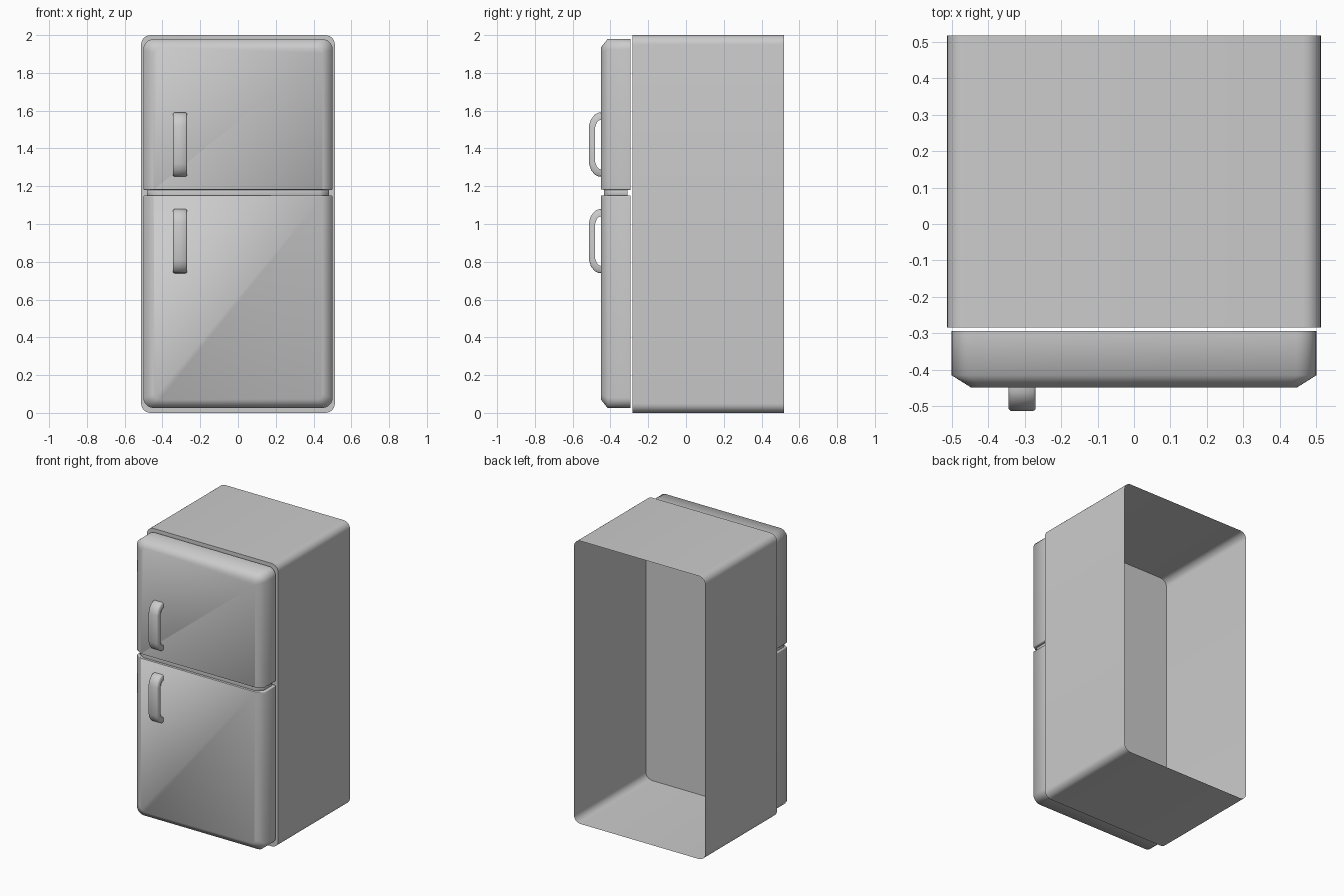
import bpy, bmesh
from math import radians, cos, sin, pi

if "Cube" in bpy.data.objects:
    bpy.data.objects.remove(bpy.data.objects["Cube"])


def finish(name, bm, angle):
    mesh = bpy.data.meshes.new(name)
    bm.to_mesh(mesh)
    bm.free()
    ob = bpy.data.objects.new(name, mesh)
    bpy.context.collection.objects.link(ob)
    bpy.ops.object.select_all(action='DESELECT')
    bpy.context.view_layer.objects.active = ob
    ob.select_set(True)
    bpy.ops.object.shade_smooth_by_angle(angle=radians(angle))
    return ob


def outline(hx, z0, z1, r_bottom, r_top, seg=6):
    """Rounded rectangle in x/z, counter-clockwise seen from the front."""
    pts = []
    corners = ((1, z0, r_bottom, -90), (1, z1, r_top, 0),
               (-1, z1, r_top, 90), (-1, z0, r_bottom, 180))
    for sx, z, r, start in corners:
        cx = sx * (hx - r)
        cz = z + r if z == z0 else z - r
        for i in range(seg + 1):
            a = radians(start) + i / seg * pi / 2
            pts.append((cx + r * cos(a), cz + r * sin(a)))
    return pts


def loft(name, rings, back=True, angle=62):
    """Joins outlines, listed back to front as (y, points)."""
    bm = bmesh.new()
    loops = [[bm.verts.new((x, y, z)) for x, z in pts] for y, pts in rings]
    n = len(loops[0])
    for a, b in zip(loops, loops[1:]):
        for i in range(n):
            j = (i + 1) % n
            bm.faces.new((a[i], a[j], b[j], b[i]))
    bm.faces.new(loops[-1])
    if back:
        bm.faces.new(loops[0][::-1])
    return finish(name, bm, angle)


# Cabinet: thin shell, closed at the front and open at the back
body = outline(0.513, 0, 2, 0.05, 0.05)
loft("cabinet", [(0.518, body), (-0.284, body)], back=False, angle=40)


# Doors: sloped front border on the outer sides, straight at the split
def door(name, z0, z1, r_bottom, r_top, in_bottom, in_top):
    rim = outline(0.501, z0, z1, r_bottom, r_top)
    face = outline(0.447, z0 + in_bottom, z1 - in_top,
                   r_bottom * 0.6, r_top * 0.6)
    loft(name, [(-0.294, rim), (-0.415, rim), (-0.449, face)])


door("upper_door", 1.18, 1.979, 0.008, 0.055, 0.002, 0.042)
door("lower_door", 0.026, 1.152, 0.055, 0.008, 0.042, 0.002)

# Recessed strip between the doors
strip = outline(0.483, 1.145, 1.187, 0.003, 0.003, 1)
strip_front = outline(0.435, 1.145, 1.187, 0.003, 0.003, 1)
loft("door_divider", [(-0.31, strip), (-0.405, strip), (-0.434, strip_front)])


# Handles: C-shaped bar, half profile mirrored about its middle
outer = [(-0.445, 0.170), (-0.463, 0.169), (-0.484, 0.158),
         (-0.503, 0.134), (-0.514, 0.100)]
inner = [(-0.445, 0.131), (-0.460, 0.129), (-0.472, 0.117), (-0.481, 0.092)]


def handle(name, z):
    top = list(zip(outer, outer[1:]))
    bm = bmesh.new()
    out_path = outer + [(y, -h) for y, h in reversed(outer)]
    in_top = inner[:1] + inner
    in_path = in_top + [(y, -h) for y, h in reversed(in_top)]
    sections = []
    for (yo, ho), (yi, hi) in zip(out_path, in_path):
        c = 0.006  # softened front edges
        t = ((yo - yi) ** 2 + (ho - hi) ** 2) ** 0.5
        ym, hm = yo + (yi - yo) * c / t, ho + (hi - ho) * c / t
        sec = [(-0.344, yi, hi), (-0.344, ym, hm), (-0.337, yo, ho),
               (-0.277, yo, ho), (-0.270, ym, hm), (-0.270, yi, hi)]
        sections.append([bm.verts.new((x, y, z + h)) for x, y, h in sec])
    for a, b in zip(sections, sections[1:]):
        for i in range(6):
            j = (i + 1) % 6
            bm.faces.new((a[i], a[j], b[j], b[i]))
    bm.faces.new(sections[0])
    bm.faces.new(sections[-1][::-1])
    bmesh.ops.remove_doubles(bm, verts=bm.verts, dist=1e-5)
    bmesh.ops.recalc_face_normals(bm, faces=bm.faces)
    finish(name, bm, 50)


handle("upper_handle", 1.42)
handle("lower_handle", 0.909)
